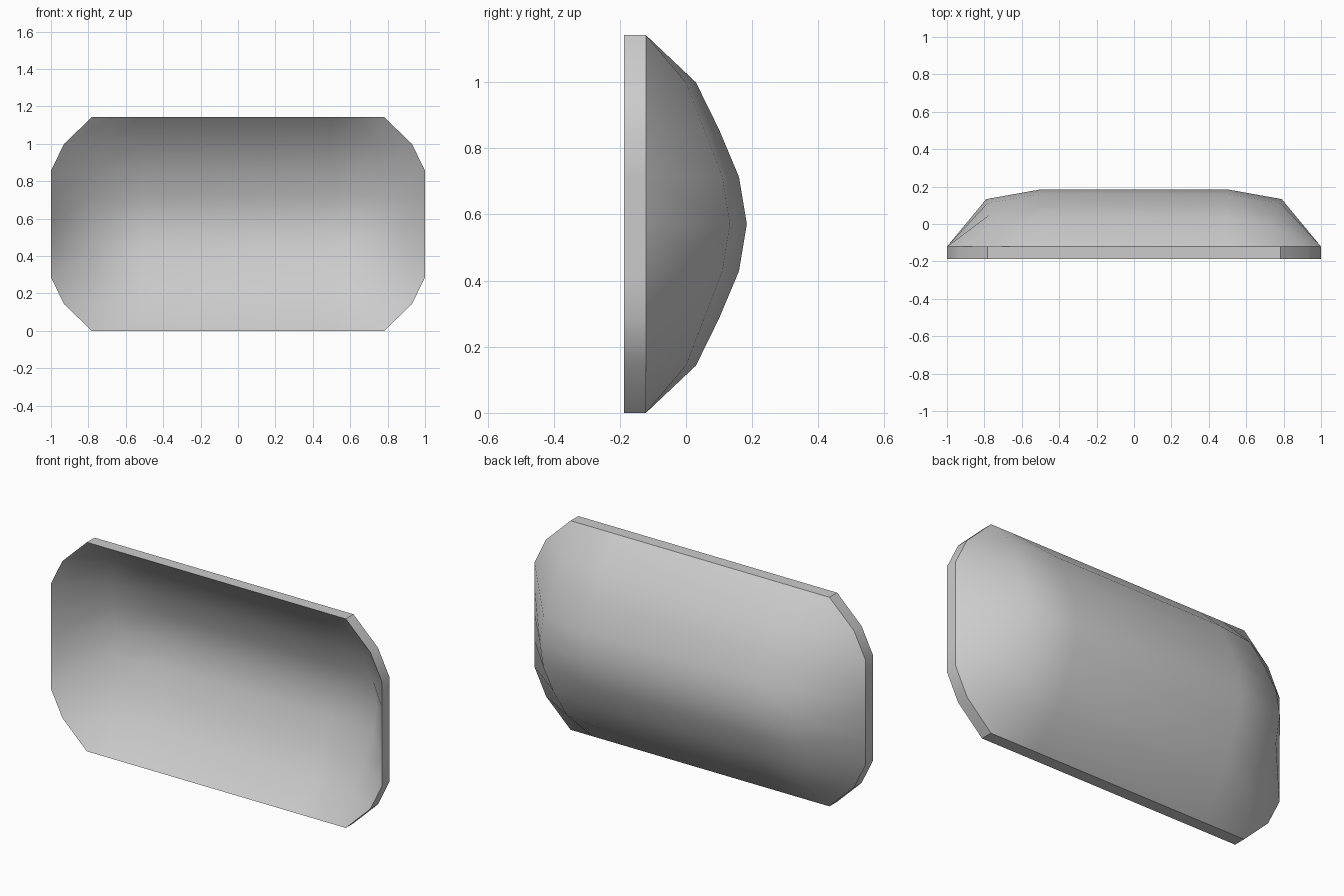
import bpy, bmesh

if "Cube" in bpy.data.objects:
    bpy.data.objects.remove(bpy.data.objects["Cube"])

# Dished panel: rows from middle to top edge: (dz, y at flat centre, shoulder x, shoulder y, rim x)
STEP, MID, THICK, RIM = 0.1427, 0.571, 0.066, -0.121
half = [(0, 0.184, 0.79, 0.133, 1.0),
        (1, 0.160, 0.785, 0.11, 1.0),
        (2, 0.100, 0.765, 0.055, 1.0),
        (3, 0.030, 0.72, 0.0, 0.93),
        (4, RIM, 0.65, RIM, 0.782)]
rows = [(-k, *r) for k, *r in reversed(half[1:])] + half

bm = bmesh.new()


def surface(offset):
    grid = []
    for k, yc, sx, sy, rx in rows:
        pts = [(-rx, RIM), (-sx, sy), (-0.505, yc), (0.505, yc), (sx, sy), (rx, RIM)]
        grid.append([bm.verts.new((x, y + offset, MID + k * STEP)) for x, y in pts])
    return grid


def outline(g):
    return g[0] + [r[-1] for r in g[1:-1]] + g[-1][::-1] + [r[0] for r in g[-2:0:-1]]


# Back (convex) and front (concave) skins
back, front = surface(0), surface(-THICK)
for g in (back, front):
    for i in range(len(g) - 1):
        for j in range(5):
            bm.faces.new((g[i][j], g[i][j + 1], g[i + 1][j + 1], g[i + 1][j]))

# Rim wall joining both skins, with crisp borders
a, b = outline(back), outline(front)
n = len(a)
for i in range(n):
    m = (i + 1) % n
    bm.faces.new((a[i], a[m], b[m], b[i]))
    for p, q in ((a[i], a[m]), (b[i], b[m])):
        bm.edges.get((p, q)).smooth = False
for g, h in ((back, front),):
    for r in (0, -1):
        for c in (0, -1):
            bm.edges.get((g[r][c], h[r][c])).smooth = False

bmesh.ops.recalc_face_normals(bm, faces=bm.faces)
for f in bm.faces:
    f.smooth = True
mesh = bpy.data.meshes.new("curved_panel")
bm.to_mesh(mesh)
bm.free()
bpy.context.collection.objects.link(bpy.data.objects.new("curved_panel", mesh))
